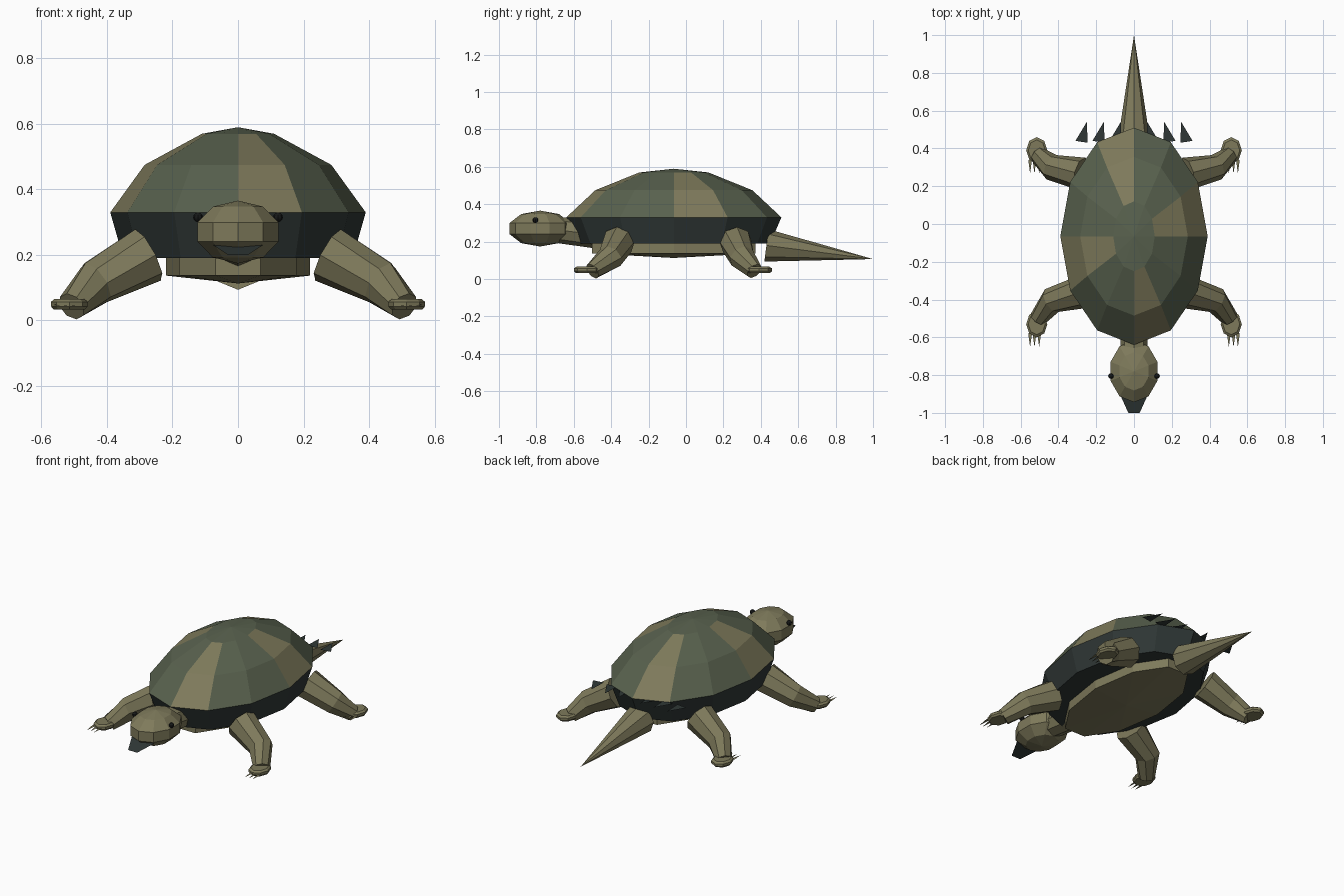
import bpy, bmesh, math
from mathutils import Vector

cube = bpy.data.objects.get("Cube")
if cube:
    bpy.data.objects.remove(cube, do_unlink=True)


def material(name, rgb):
    m = bpy.data.materials.new(name)
    m.use_nodes = True
    col = (*rgb, 1)
    m.diffuse_color = col
    bsdf = next(n for n in m.node_tree.nodes if n.type == 'BSDF_PRINCIPLED')
    bsdf.inputs["Base Color"].default_value = col
    bsdf.inputs["Roughness"].default_value = 0.9
    return m


OLIVE = material("olive skin", (0.21, 0.195, 0.105))
GREEN = material("moss green", (0.098, 0.12, 0.076))
DARK = material("dark slate", (0.029, 0.039, 0.037))
BLACK = material("eye black", (0.008, 0.009, 0.009))


def finish(name, bm, mats, sheet=False):
    bmesh.ops.recalc_face_normals(bm, faces=bm.faces)
    bm.normal_update()
    if sheet:
        bmesh.ops.reverse_faces(bm, faces=[f for f in bm.faces if f.normal.z < 0])
    mesh = bpy.data.meshes.new(name)
    bm.to_mesh(mesh)
    bm.free()
    for m in mats:
        mesh.materials.append(m)
    ob = bpy.data.objects.new(name, mesh)
    bpy.context.collection.objects.link(ob)
    return ob


def loft(name, rings, mats, rule=None):
    """Skin rings of points; a single-point ring closes to a tip.
    rule(level, side) gives the material index of each wall face."""
    bm = bmesh.new()
    loops = [[bm.verts.new(p) for p in ring] for ring in rings]
    n = max(len(r) for r in loops)
    for lvl, (a, b) in enumerate(zip(loops, loops[1:])):
        for i in range(n):
            j = (i + 1) % n
            corners = []
            for v in (a[i % len(a)], a[j % len(a)], b[j % len(b)], b[i % len(b)]):
                if v not in corners:
                    corners.append(v)
            f = bm.faces.new(corners)
            f.material_index = rule(lvl, i) if rule else 0
    for end in (loops[0], loops[-1]):
        if len(end) > 2:
            bm.faces.new(end)
    return finish(name, bm, mats)


def oval(cx, cy, z, rx, ry, n):
    return [(cx + rx * math.cos(math.tau * i / n),
             cy + ry * math.sin(math.tau * i / n), z) for i in range(n)]


def tube(name, path, radii, mat, n=8):
    """Faceted limb following a path, with a radius at each point."""
    pts = [Vector(p) for p in path]
    rings = []
    for k, (p, r) in enumerate(zip(pts, radii)):
        if r == 0:
            rings.append([p])
            continue
        d = (pts[min(k + 1, len(pts) - 1)] - pts[max(k - 1, 0)]).normalized()
        side = d.cross(Vector((0, 0, 1))).normalized()
        up = side.cross(d)
        rings.append([p + r * (side * math.cos(math.tau * i / n) + up * math.sin(math.tau * i / n))
                      for i in range(n)])
    return loft(name, rings, [mat])


def sheets(name, polygons, mat):
    bm = bmesh.new()
    for poly in polygons:
        bm.faces.new([bm.verts.new(p) for p in poly])
    return finish(name, bm, [mat], sheet=True)


def ball(name, centre, radii, segs, rings, mat):
    bm = bmesh.new()
    bmesh.ops.create_uvsphere(bm, u_segments=segs, v_segments=rings, radius=1)
    bmesh.ops.scale(bm, vec=radii, verts=bm.verts)
    bmesh.ops.translate(bm, vec=centre, verts=bm.verts)
    return finish(name, bm, [mat])


# Shell: dark skirt, green dome, every third column olive
MID = -0.065
shell_levels = [(0.19, 0.35, 0.515), (0.33, 0.39, 0.575), (0.475, 0.285, 0.42), (0.57, 0.11, 0.185)]
shell_rings = [oval(0, MID, z, rx, ry, 12) for z, rx, ry in shell_levels] + [[(0, MID, 0.59)]]


def shell_colour(level, side):
    if level == 0:
        return 0
    return 2 if level < 3 and side % 3 == 0 else 1


shell = loft("shell", shell_rings, [DARK, GREEN, OLIVE], shell_colour)

# Belly plate
loft("belly_plate", [oval(0, MID, 0.2, 0.22, 0.46, 10), oval(0, MID, 0.137, 0.22, 0.46, 10),
                     [(0, MID, 0.113)]], [OLIVE])

# Head, neck and tail
ball("head", (0, -0.78, 0.27), (0.137, 0.172, 0.096), 10, 5, OLIVE)
tube("neck", [(0, -0.38, 0.225), (0, -0.68, 0.262)], [0.075, 0.07], OLIVE)
tube("tail", [(0, 0.43, 0.18), (0, 1, 0.107)], [0.087, 0], OLIVE)

# Beak: one flat sloping sheet
sheets("beak", [[(-0.075, -0.9, 0.23), (0.075, -0.9, 0.23),
                 (0.03, -1, 0.2), (-0.03, -1, 0.2)]], DARK)

for s, word in ((1, "left"), (-1, "right")):
    ball(f"{word}_eye", (s * 0.122, -0.805, 0.315), (0.015,) * 3, 8, 6, BLACK)

    # Flat spikes along the rear rim
    sheets(f"{word}_rim_spikes", [[(s * x, 0.43, 0.33), (s * (x + 0.065), 0.44, 0.33),
                                   (s * (x + 0.005), 0.54, 0.33)]
                                  for x in (0.065, 0.155, 0.245)], DARK)

    # Legs: hip, knee and ankle, then a flat foot with three claws
    for end, hip_y, knee_y, ankle_y, foot_y in (("front", -0.36, -0.405, -0.5, -0.53),
                                                ("back", 0.265, 0.3, 0.365, 0.39)):
        tag = f"{word}_{end}"
        tube(f"{tag}_leg", [(s * 0.275, hip_y, 0.2), (s * 0.435, knee_y, 0.115), (s * 0.508, ankle_y, 0.043)],
             [0.088, 0.07, 0.046], OLIVE)
        x = s * 0.515
        loft(f"{tag}_foot", [oval(x, foot_y, z, 0.056 * k, 0.07 * k, 8)
                             for z, k in ((0.033, 0.85), (0.043, 1), (0.057, 1), (0.066, 0.8))], [OLIVE])
        sheets(f"{tag}_claws", [[(s * (c - 0.01), foot_y - 0.05, 0.048), (s * (c + 0.01), foot_y - 0.05, 0.048),
                                 (s * c, foot_y - 0.122, 0.045)]
                                for c in (0.502, 0.527, 0.55)], OLIVE)
